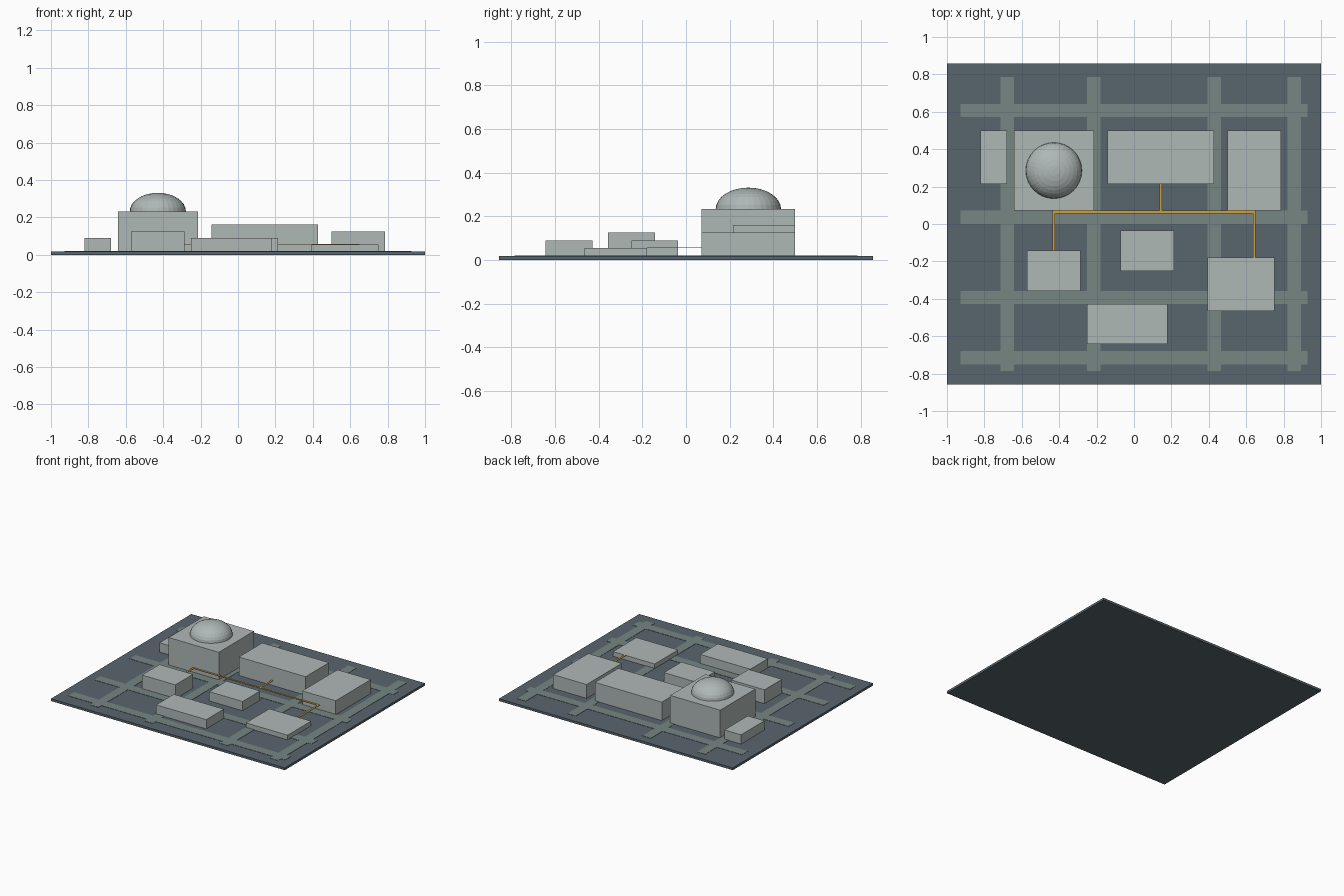
import bpy
import bmesh

if "Cube" in bpy.data.objects:
    bpy.data.objects.remove(bpy.data.objects["Cube"])

U = 1 / 14  # one layout unit; the ground slab is 28 x 24 units


def material(name, rgb):
    m = bpy.data.materials.new(name)
    m.diffuse_color = (*rgb, 1)
    m.use_nodes = True
    m.node_tree.nodes["Principled BSDF"].inputs["Base Color"].default_value = m.diffuse_color
    return m


SLATE = material("slate ground", (0.098, 0.130, 0.153))
ROAD = material("grey green road", (0.180, 0.238, 0.230))
CONCRETE = material("pale concrete", (0.430, 0.480, 0.470))
GOLD = material("golden pipe", (0.640, 0.350, 0.055))


def finish(name, bm, mat):
    mesh = bpy.data.meshes.new(name)
    bm.to_mesh(mesh)
    bm.free()
    mesh.materials.append(mat)
    obj = bpy.data.objects.new(name, mesh)
    bpy.context.collection.objects.link(obj)
    return obj


def box(name, x0, x1, y0, y1, z0, z1, mat):
    """Box given by its limits in layout units."""
    bm = bmesh.new()
    bmesh.ops.create_cube(bm, size=1)
    for v in bm.verts:
        v.co.x = (x1 if v.co.x > 0 else x0) * U
        v.co.y = (y1 if v.co.y > 0 else y0) * U
        v.co.z = (z1 if v.co.z > 0 else z0) * U
    return finish(name, bm, mat)


# Ground slab
GROUND = 0.25
box("ground_slab", -14, 14, -12, 12, 0, GROUND, SLATE)

# Road grid, as thin plates on the slab
for y in (8.5, 0.5, -5.5, -10):
    box("road_across", -13, 13, y - 0.5, y + 0.5, GROUND, GROUND + 0.03, ROAD)
for x in (-9.5, -3, 6, 12):
    box("road_along", x - 0.5, x + 0.5, -11, 11, GROUND, GROUND + 0.03, ROAD)

# Buildings: x limits, y limits, height
buildings = {
    "shed": (-11.5, -9.5, 3, 7, 1),
    "domed_hall": (-9, -3, 1, 7, 3),
    "long_hall": (-2, 6, 3, 7, 2),
    "east_block": (7, 11, 1, 7, 1.5),
    "west_block": (-8, -4, -5, -2, 1.5),
    "centre_block": (-1, 3, -3.5, -0.5, 1),
    "south_block": (-3.5, 2.5, -9, -6, 1),
    "low_block": (5.5, 10.5, -6.5, -2.5, 0.5),
}
for name, (x0, x1, y0, y1, h) in buildings.items():
    box(name, x0, x1, y0, y1, GROUND, GROUND + h, CONCRETE)

# Flattened dome on the tall hall
bm = bmesh.new()
bmesh.ops.create_uvsphere(bm, u_segments=32, v_segments=16, radius=2.1 * U)
bmesh.ops.delete(bm, geom=[v for v in bm.verts if v.co.z < -0.001], context='VERTS')
for v in bm.verts:
    v.co.z *= 0.66
dome = finish("dome", bm, CONCRETE)
dome.location = (-6 * U, 4 * U, 3.25 * U)

# Raised pipe run joining the buildings
P0, P1, W = 0.75, 0.80, 0.1
box("main_pipe", -6 - W, 9 + W, 1 - 2 * W, 1, P0, P1, GOLD)
for name, x, y0, y1 in (("west_pipe", -6, -2, 1 - 2 * W),
                        ("east_pipe", 9, -2.5, 1 - 2 * W),
                        ("north_pipe", 2, 1, 3)):
    box(name, x - W, x + W, y0, y1, P0, P1, GOLD)
